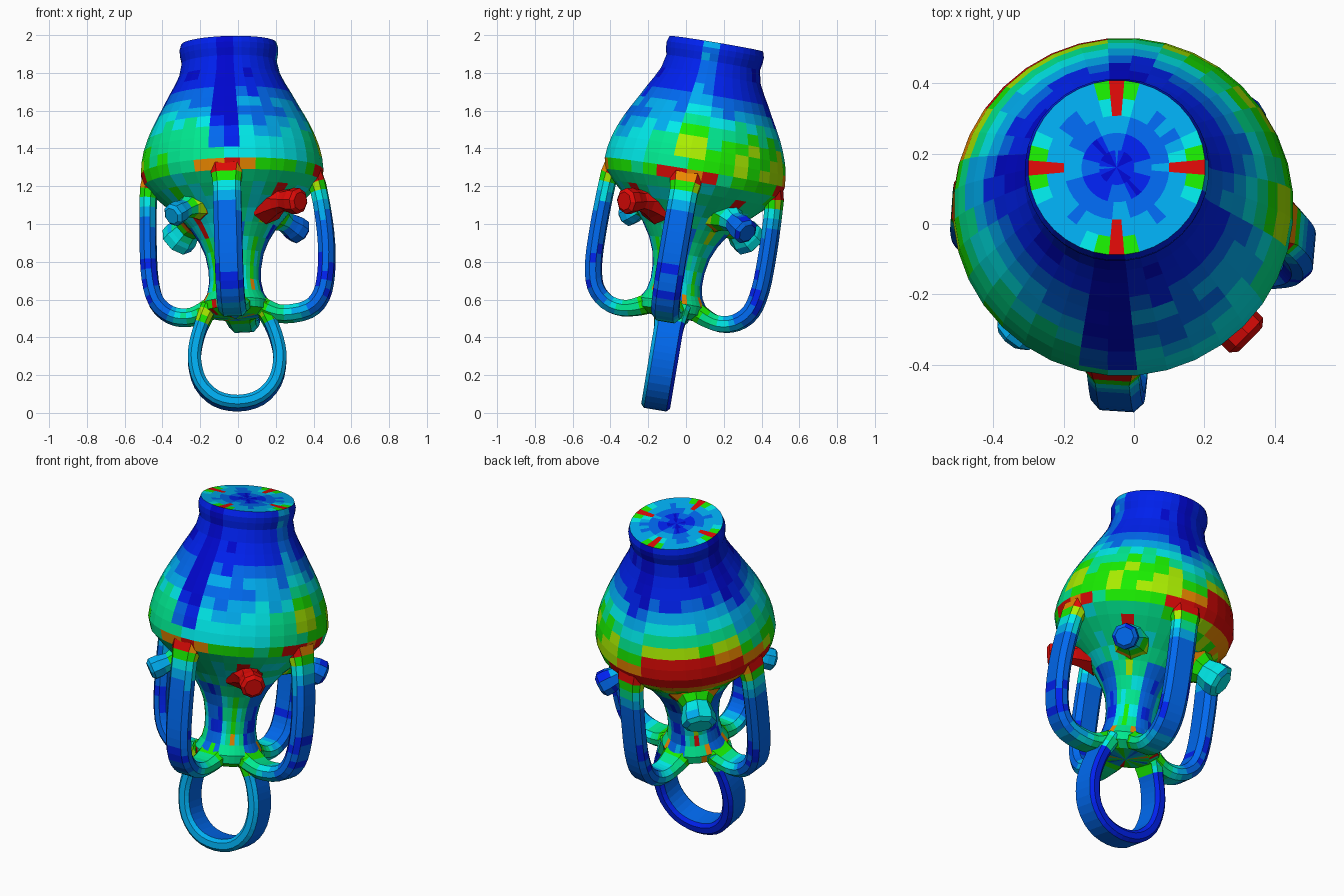
import bpy, bmesh, math, random
from mathutils import Vector

if "Cube" in bpy.data.objects:
    bpy.data.objects.remove(bpy.data.objects["Cube"])

random.seed(4)

# Leaning main axis: every part is built around it, then placed with P()
AZ = Vector((-0.0265, 0.165, 0.986)).normalized()
AX = (Vector((1, 0, 0)) - AZ * AZ.x).normalized()
AY = AZ.cross(AX)
ORIGIN = Vector((0.003, -0.165, 0.010))


def P(x, y, s):
    return ORIGIN + AX * x + AY * y + AZ * s


# Stress-map colours from low to high
RAMP = [(0, 0.002, 0.62), (0, 0.015, 0.86), (0, 0.14, 0.86), (0, 0.42, 0.88), (0, 0.82, 0.82),
        (0, 0.82, 0.28), (0.01, 0.85, 0), (0.4, 0.85, 0), (0.85, 0.25, 0), (0.72, 0.003, 0.002)]
MATS = []
for i, c in enumerate(RAMP):
    m = bpy.data.materials.new(f"stress_{i}")
    m.diffuse_color = (*c, 1)
    m.use_nodes = True
    m.node_tree.nodes["Principled BSDF"].inputs["Base Color"].default_value = m.diffuse_color
    MATS.append(m)


def build(name, verts, faces, heat):
    me = bpy.data.meshes.new(name)
    me.from_pydata(verts, [], faces)
    for m in MATS:
        me.materials.append(m)
    for p, h in zip(me.polygons, heat):
        p.material_index = max(0, min(9, int(h * 10)))
    bm = bmesh.new()
    bm.from_mesh(me)
    bmesh.ops.remove_doubles(bm, verts=bm.verts, dist=0.0005)
    bmesh.ops.recalc_face_normals(bm, faces=bm.faces)
    bm.to_mesh(me)
    bm.free()
    ob = bpy.data.objects.new(name, me)
    bpy.context.collection.objects.link(ob)
    return ob


def lerp_table(table, x):
    for (a, va), (b, vb) in zip(table, table[1:]):
        if x <= b:
            return va + (vb - va) * max(0, (x - a) / (b - a))
    return table[-1][1]


def smooth(pts, n=3):
    """Catmull-Rom refinement of an open path."""
    pts = [Vector(p) for p in pts]
    ext = [pts[0]] + pts + [pts[-1]]
    out = []
    for a, b, c, d in zip(ext, ext[1:], ext[2:], ext[3:]):
        for k in range(n):
            t = k / n
            out.append(0.5 * (2 * b + (c - a) * t + (2 * a - 5 * b + 4 * c - d) * t * t
                              + (3 * b - a - 3 * c + d) * t ** 3))
    return out + [pts[-1]]


def sweep(name, path, section, azimuth, heat, scale=lambda t: 1):
    """Sweep a section along an (r, s) path in the axial plane; heat takes (t, sideways offset)."""
    rad, tan = Vector((math.cos(azimuth), math.sin(azimuth))), Vector((-math.sin(azimuth), math.cos(azimuth)))
    n, k = len(path), len(section)
    verts, faces, heats = [], [], []
    for i, p in enumerate(path):
        d = (path[min(i + 1, n - 1)] - path[max(i - 1, 0)]).normalized()
        nr = Vector((-d.y, d.x))
        f = scale(i / (n - 1))
        for u, w in section:
            q = p + nr * u * f
            xy = rad * q.x + tan * w * f
            verts.append(P(xy.x, xy.y, q.y))
    for i in range(n - 1):
        for j in range(k):
            a, b = i * k + j, i * k + (j + 1) % k
            faces.append((a, b, b + k, a + k))
            w = section[j][1] + section[(j + 1) % k][1]
            heats.append(heat((i + 0.5) / (n - 1), w) + random.uniform(-0.04, 0.04))
    faces += [tuple(range(k)), tuple(range((n - 1) * k, n * k))]
    heats += [heat(0, 0), heat(1, 0)]
    return build(name, verts, faces, heats)


def chamfered(t, w, c):
    """Eight-sided section: thickness t, width w, corner cut c."""
    t, w = t / 2, w / 2
    return [(t, w - c), (t - c, w), (c - t, w), (-t, w - c), (-t, c - w), (c - t, -w), (t - c, -w), (t, c - w)]


# Vase body with flat top, waist and hub
SEG = 36
TOP = 1.972
profile = [(r, TOP) for r in (0, 0.05, 0.1, 0.15, 0.2, 0.252)] + [
    (0.262, 1.94), (0.26, 1.91), (0.252, 1.87), (0.268, 1.80), (0.296, 1.745),
    (0.328, 1.69), (0.36, 1.63), (0.391, 1.575), (0.42, 1.52), (0.446, 1.46), (0.467, 1.4), (0.48, 1.34),
    (0.485, 1.28), (0.468, 1.22), (0.417, 1.165), (0.352, 1.105), (0.285, 1.045), (0.23, 0.98),
    (0.185, 0.91), (0.155, 0.84), (0.14, 0.76), (0.138, 0.69), (0.15, 0.63), (0.18, 0.58),
    (0.175, 0.535), (0.13, 0.505), (0, 0.495)]
BASE = [(0.5, 0.6), (0.6, 0.56), (0.7, 0.47), (0.85, 0.52), (1.0, 0.5), (1.1, 0.52), (1.18, 0.52), (1.26, 0.6),
        (1.34, 0.6), (1.44, 0.56), (1.52, 0.45), (1.58, 0.36), (1.64, 0.25), (1.7, 0.16), (1.78, 0.12), (2.0, 0.17)]


def body_heat(r, s, a):
    if s > TOP - 0.001:
        quarter = abs((a + math.pi / 4) % (math.pi / 2) - math.pi / 4)
        if r > 0.15 and quarter < (0.22 if r > 0.2 else 0.1):
            return 0.95 if quarter < 0.1 else 0.62
        return lerp_table([(0.0, 0.12), (0.06, 0.15), (0.13, 0.28), (0.2, 0.4), (0.25, 0.38)], r) \
            + 0.06 * math.cos(a * 4) + random.uniform(-0.03, 0.03)
    quarter = abs((a + 0.08 + math.pi / 4) % (math.pi / 2) - math.pi / 4)  # angle to nearest handle
    h = lerp_table(BASE, s) + random.uniform(-0.04, 0.04)
    # hot band at the back left, cooler centre front, warm back right
    h += 0.55 * max(0, math.cos(a - math.radians(130))) ** 2.5 * math.exp(-((s - 1.28) / 0.14) ** 2)
    if 1.3 < s < 1.6:
        h += 0.1 * max(0, math.cos(a - math.radians(45))) ** 2
        h -= 0.16 * max(0, math.cos(a + math.radians(65))) ** 4
    if quarter < 0.1 and s > 1.35:
        h += 0.14 if math.cos(a) > 0.8 else (-0.3 if math.sin(a) < -0.8 else -0.12)
    if 0.08 < quarter < 0.3 and 1.2 < s < 1.31:
        h += 0.3
    if s < 1.0 and quarter < 0.35:
        h -= 0.28
    if 0.65 < s < 1.18 and quarter > 0.62:
        h += random.choice((0.1, 0.2, 0.4))
    if s < 0.65 and random.random() < 0.25:
        h += 0.3
    return h


verts, faces, heats = [], [], []
for r, s in profile:
    for j in range(SEG):
        a = 2 * math.pi * (j + 0.5) / SEG
        verts.append(P(r * math.cos(a), r * math.sin(a), s))
for i in range(len(profile) - 1):
    for j in range(SEG):
        a, b = i * SEG + j, i * SEG + (j + 1) % SEG
        faces.append((a, b, b + SEG, a + SEG))
        heats.append(body_heat((profile[i][0] + profile[i + 1][0]) / 2,
                               (profile[i][1] + profile[i + 1][1]) / 2,
                               2 * math.pi * (j + 1) / SEG))
build("vase_body", verts, faces, heats)

# Four long handles from the shoulder to the hub; the right one bows out further
handle_points = [(0.40, 1.29), (0.442, 1.2), (0.453, 1.05), (0.456, 0.88), (0.45, 0.72),
                 (0.42, 0.6), (0.35, 0.53), (0.26, 0.51), (0.17, 0.535), (0.09, 0.58)]
handle_heat = [(0, 0.95), (0.1, 0.92), (0.15, 0.52), (0.24, 0.27), (0.5, 0.2), (0.63, 0.27),
               (0.72, 0.42), (0.82, 0.54), (0.9, 0.62), (0.96, 0.85), (1, 0.9)]
for side, deg in {"right": -5, "back": 82, "left": 176, "front": -94}.items():
    bow = 0.035 if side == "right" else 0
    path = smooth([(r + bow * max(0, min(1, (1.25 - s) / 0.3)) * (r > 0.3), s) for r, s in handle_points])
    sweep(f"handle_{side}", path, chamfered(0.085, 0.148, 0.026), math.radians(deg),
          lambda t, w: lerp_table(handle_heat, t),
          lambda t: 1 + 0.4 * max(0, 1 - t / 0.15) + 0.3 * max(0, (t - 0.82) / 0.18))

# Hanging ring under the hub, warmer on its front side
half = [(0.14, 0.56), (0.182, 0.47), (0.215, 0.37), (0.226, 0.27), (0.198, 0.155), (0.117, 0.07)]
ring_path = smooth(half + [(0, 0.042)] + [(-x, s) for x, s in reversed(half)])
sweep("hanging_ring", ring_path, chamfered(0.07, 0.155, 0.018), 0,
      lambda t, w: (0.36 if w < -0.1 else 0.15 if w > 0.1 else 0.25) + (0.35 if abs(t - 0.5) > 0.43 else 0),
      lambda t: 1 + 0.25 * max(0, (abs(t - 0.5) - 0.4) / 0.1))

# Four stubby pegs on the diagonals under the shoulder
octagon = [(math.cos(k * math.pi / 4), math.sin(k * math.pi / 4)) for k in range(8)]
PEG_R = [(0, 2.0), (0.17, 1.5), (0.33, 1.1), (0.5, 0.85), (0.65, 0.95), (0.75, 1.05), (0.93, 1.05), (1.0, 0.75)]
pegs = {"front_right": (-44, 0.066, 0.495, 1.06, 0.95), "front_left": (-135, 0.06, 0.465, 1.0, 0.35),
        "back_right": (42, 0.068, 0.49, 1.0, 0.22), "back_left": (131, 0.09, 0.475, 0.97, 0.42)}
for side, (deg, rad, tip_r, tip_s, heat) in pegs.items():
    a, b = Vector((0.26, 1.1)), Vector((tip_r, tip_s))
    sweep(f"peg_{side}", [a.lerp(b, t) for t, _ in PEG_R], [(u * rad, w * rad) for u, w in octagon],
          math.radians(deg), lambda t, w: heat + 0.6 * max(0, 0.55 - t) * 2,
          lambda t: PEG_R[round(t * (len(PEG_R) - 1))][1])
